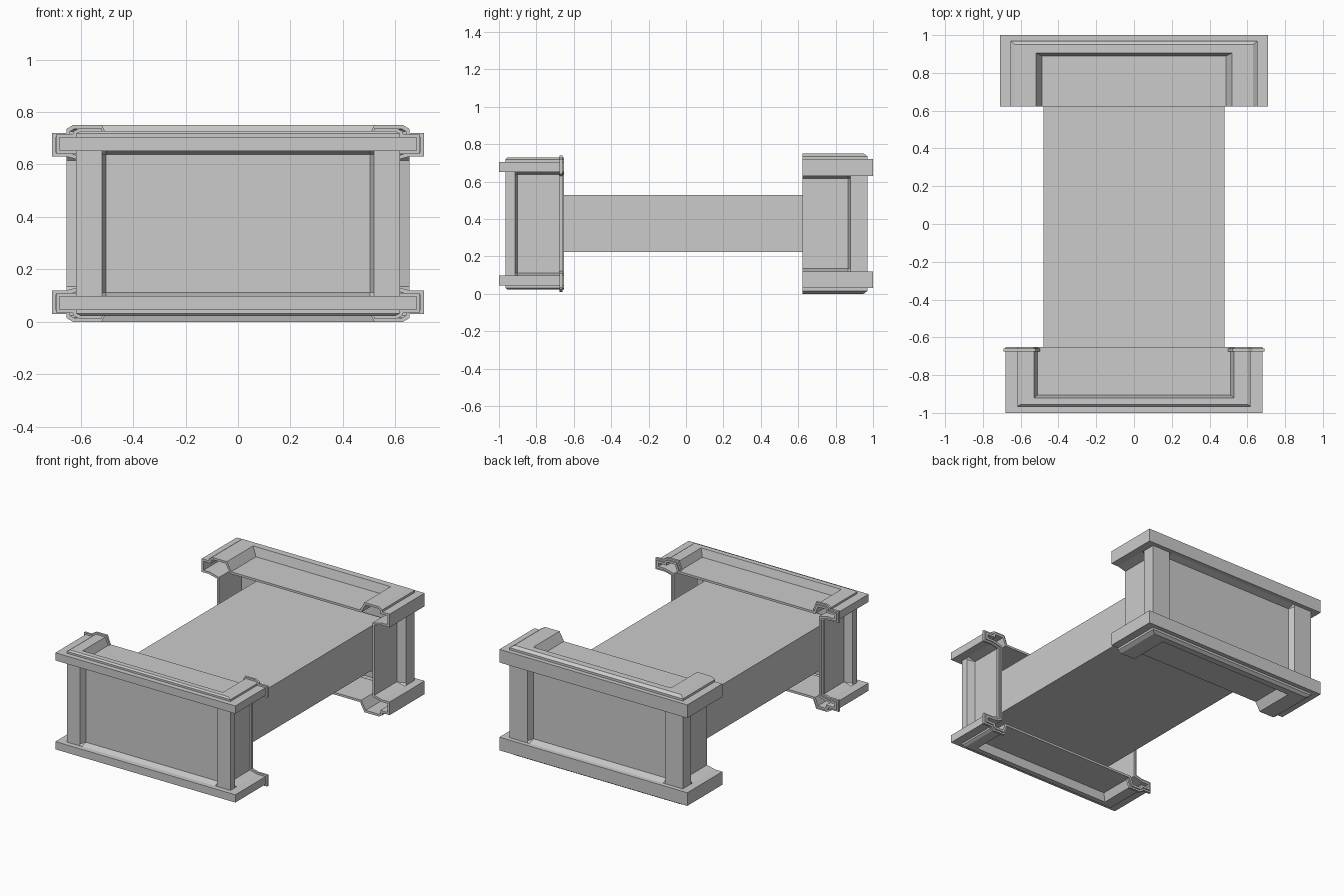
import bpy, bmesh

if "Cube" in bpy.data.objects:
    bpy.data.objects.remove(bpy.data.objects["Cube"])

MID_Z = 0.375  # caps are symmetric above and below this height


def finish(name, bm, thickness=0, offset=-1):
    me = bpy.data.meshes.new(name)
    bm.to_mesh(me)
    bm.free()
    ob = bpy.data.objects.new(name, me)
    bpy.context.collection.objects.link(ob)
    if thickness:
        mod = ob.modifiers.new("wall", 'SOLIDIFY')
        mod.thickness = thickness
        mod.offset = offset
        mod.use_even_offset = True
    return ob


def mirrored(top):
    """Upper profile rows plus the same rows reflected below the middle."""
    return top + [(x, y, 2 * MID_Z - z, r) for x, y, z, r in reversed(top)]


def plan(x, y, r, y0, post_x, post_y, bevel=0.015):
    """U-shaped plan with corner posts and panels sunk by r."""
    half = [(x - r, y0), (x - r, y - post_y - bevel), (x, y - post_y), (x, y),
            (x - post_x, y), (x - post_x - bevel, y - r * 0.75)]
    return half + [(-px, py) for px, py in reversed(half)]


def cap(name, top, y0, side, post_x, post_y):
    """Hollow end cap, open towards the middle of the model."""
    bm = bmesh.new()
    rings = [[bm.verts.new((px, side * py, z)) for px, py in plan(x, y, r, y0, post_x, post_y)]
             for x, y, z, r in mirrored(top)]
    for a, b in zip(rings, rings[1:]):
        for j in range(len(a) - 1):
            bm.faces.new((a[j], b[j], b[j + 1], a[j + 1]))
    bm.faces.new(rings[0])
    bm.faces.new(rings[-1][::-1])
    if side < 0:
        bmesh.ops.reverse_faces(bm, faces=bm.faces[:])
    return finish(name, bm, 0.015)


# profile rows from recess floor to side panel: half width, depth, height, panel sink
back_rows = [(.487, .89, .69, 0), (.52, .905, .75, 0), (.63, .95, .75, 0),
             (.655, .97, .735, 0), (.655, .97, .72, 0), (.71, 1, .72, 0),
             (.71, 1, .63, 0), (.655, .97, .63, 0), (.595, .91, .615, .06)]
# the last row holds the flush size; the sink pulls the panels in
back_rows[-1] = (.655, .97, .615, .06)
front_rows = [(.51, .905, .675, 0), (.53, .92, .728, 0), (.60, .955, .728, 0),
              (.618, .965, .718, 0), (.618, .965, .705, 0), (.68, 1, .705, 0),
              (.68, 1, .652, 0), (.618, .965, .652, 0), (.618, .965, .638, .055)]

cap("back_end_cap", back_rows, .622, 1, .135, .09)
cap("front_end_cap", front_rows, .652, -1, .10, .05)

# thin raised lip around each side of the front cap's open end
for label, s in (("right", 1), ("left", -1)):
    bm = bmesh.new()
    cols = [[bm.verts.new((s * (x - r), y, z)) for y in (-.675, -.66)]
            for x, _, z, r in mirrored(front_rows)]
    for a, b in zip(cols, cols[1:]):
        f = (a[0], b[0], b[1], a[1])
        bm.faces.new(f if s > 0 else f[::-1])
    finish("front_cap_lip_" + label, bm, 0.012, 1)

# solid beam joining the two caps
bm = bmesh.new()
bmesh.ops.create_cube(bm, size=1)
bmesh.ops.scale(bm, vec=(.96, 1.79, .305), verts=bm.verts)
bmesh.ops.translate(bm, vec=(0, -.005, MID_Z), verts=bm.verts)
finish("middle_beam", bm)
